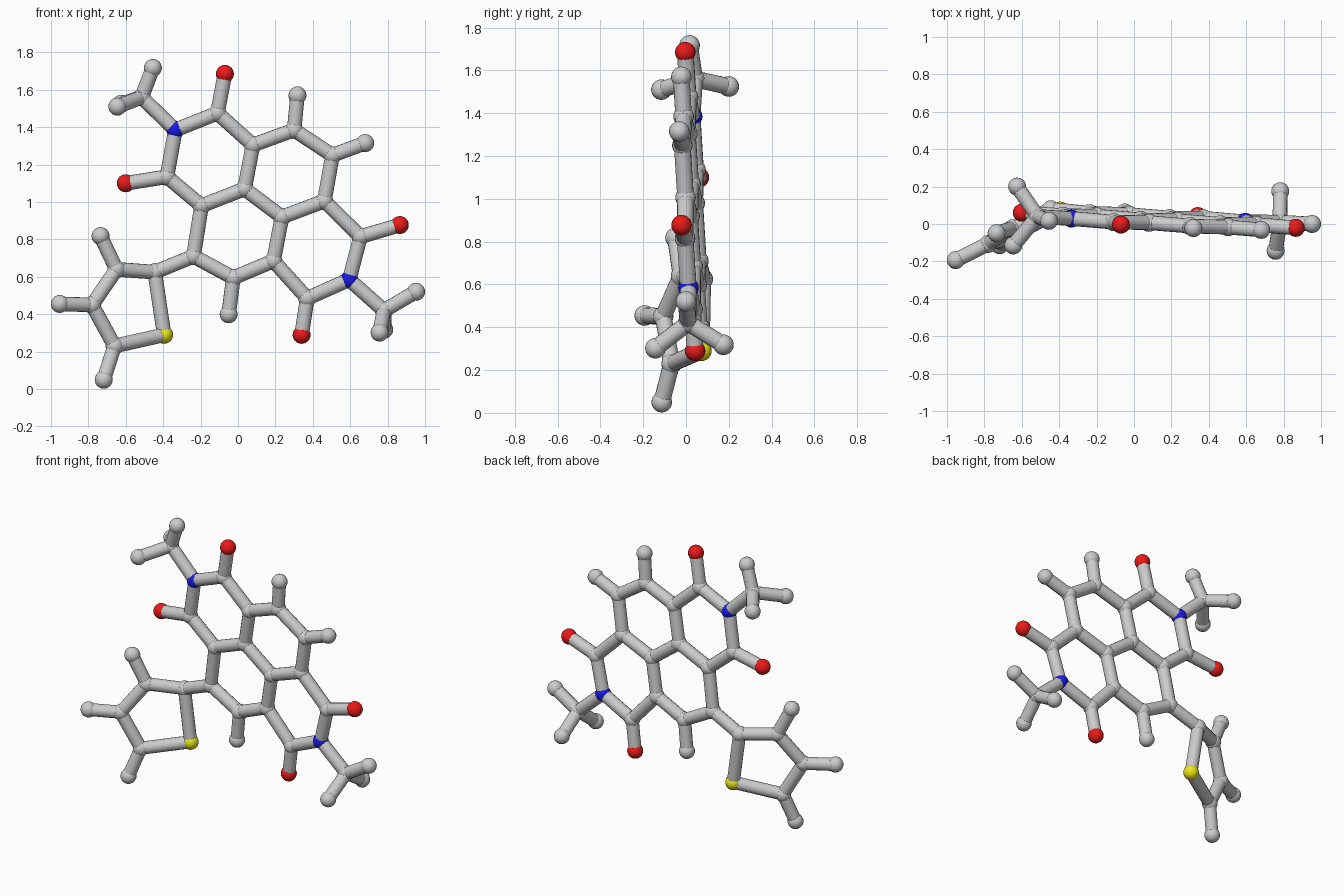
import bpy
from mathutils import Vector

if "Cube" in bpy.data.objects:
    bpy.data.objects.remove(bpy.data.objects["Cube"])

BALL, STICK = 0.048, 0.039

def material(name, rgb):
    m = bpy.data.materials.new(name)
    m.diffuse_color = (*rgb, 1)
    m.use_nodes = True
    m.node_tree.nodes["Principled BSDF"].inputs["Base Color"].default_value = m.diffuse_color
    return m

MATS = {"oxygen": material("red", (0.85, 0.01, 0.01)),
        "nitrogen": material("blue", (0.01, 0.01, 0.8)),
        "sulfur": material("yellow", (0.85, 0.8, 0.01))}
KIND = {"C": "carbon", "H": "hydrogen", "O": "oxygen", "N": "nitrogen", "S": "sulfur"}

# planes holding the fused rings and the tilted five-ring: y from (x, z)
def core(x, z):
    return Vector((x, 0.079 - 0.063 * x - 0.0515 * z, z))

def side(x, z):
    return Vector((x, 0.243 + 0.503 * x + 0.095 * z, z))

# fused ring atoms
fused = {"N1": (-.335, 1.385), "C1": (-.11, 1.475), "O1": (-.07, 1.685), "C2": (.08, 1.305),
         "C3": (.30, 1.385), "H3": (.318, 1.57), "C4": (.505, 1.25), "H4": (.68, 1.315),
         "C5": (.462, 1.005), "C6": (.235, .92), "C7": (.035, 1.07), "C8": (-.195, .98),
         "C9": (-.38, 1.135), "O9": (-.60, 1.10), "C10": (-.238, .71), "C11": (-.025, .595),
         "H11": (-.05, .40), "C12": (.19, .685), "C13": (.37, .485), "O13": (.34, .29),
         "N2": (.595, .585), "C14": (.655, .815), "O14": (.865, .877)}
# five-ring atoms
five = {"C20": (-.445, .625), "C21": (-.65, .64), "H21": (-.735, .818), "C22": (-.78, .45),
        "H22": (-.953, .455), "C23": (-.66, .23), "H23": (-.718, .05), "S1": (-.395, .29)}
# the two end groups
ends = {"C30": (-.515, .04, 1.56), "H30": (-.455, .017, 1.717), "H31": (-.625, .20, 1.525),
        "H32": (-.645, -.115, 1.51), "C40": (.78, .01, .42), "H40": (.952, 0, .52),
        "H41": (.782, .175, .318), "H42": (.757, -.143, .302)}

atoms = {k: core(*p) for k, p in fused.items()}
atoms.update({k: side(*p) for k, p in five.items()})
atoms.update({k: Vector(p) for k, p in ends.items()})

# chains of bonded atoms
chains = ["N1 C1 C2 C3 C4 C5 C6 C7 C8 C9 N1", "C2 C7", "C8 C10 C11 C12 C6",
          "C12 C13 N2 C14 C5", "C1 O1", "C3 H3", "C4 H4", "C9 O9", "C11 H11",
          "C13 O13", "C14 O14", "C10 C20 C21 C22 C23 S1 C20", "C21 H21", "C22 H22",
          "C23 H23", "N1 C30 H30", "H31 C30 H32", "N2 C40 H40", "H41 C40 H42"]

def smooth(obj):
    bpy.ops.object.shade_smooth_by_angle()
    return obj

# balls
for key, pos in atoms.items():
    bpy.ops.mesh.primitive_uv_sphere_add(segments=20, ring_count=12, radius=BALL, location=pos)
    ball = smooth(bpy.context.object)
    kind = KIND[key[0]]
    ball.name = kind + "_ball_" + key[1:]
    if kind in MATS:
        ball.data.materials.append(MATS[kind])

# sticks
for chain in chains:
    keys = chain.split()
    for a, b in zip(keys, keys[1:]):
        p, q = atoms[a], atoms[b]
        d = q - p
        bpy.ops.mesh.primitive_cylinder_add(vertices=16, radius=STICK, depth=d.length,
                                            location=(p + q) / 2,
                                            rotation=d.to_track_quat('Z', 'Y').to_euler())
        smooth(bpy.context.object).name = "bond_stick"
